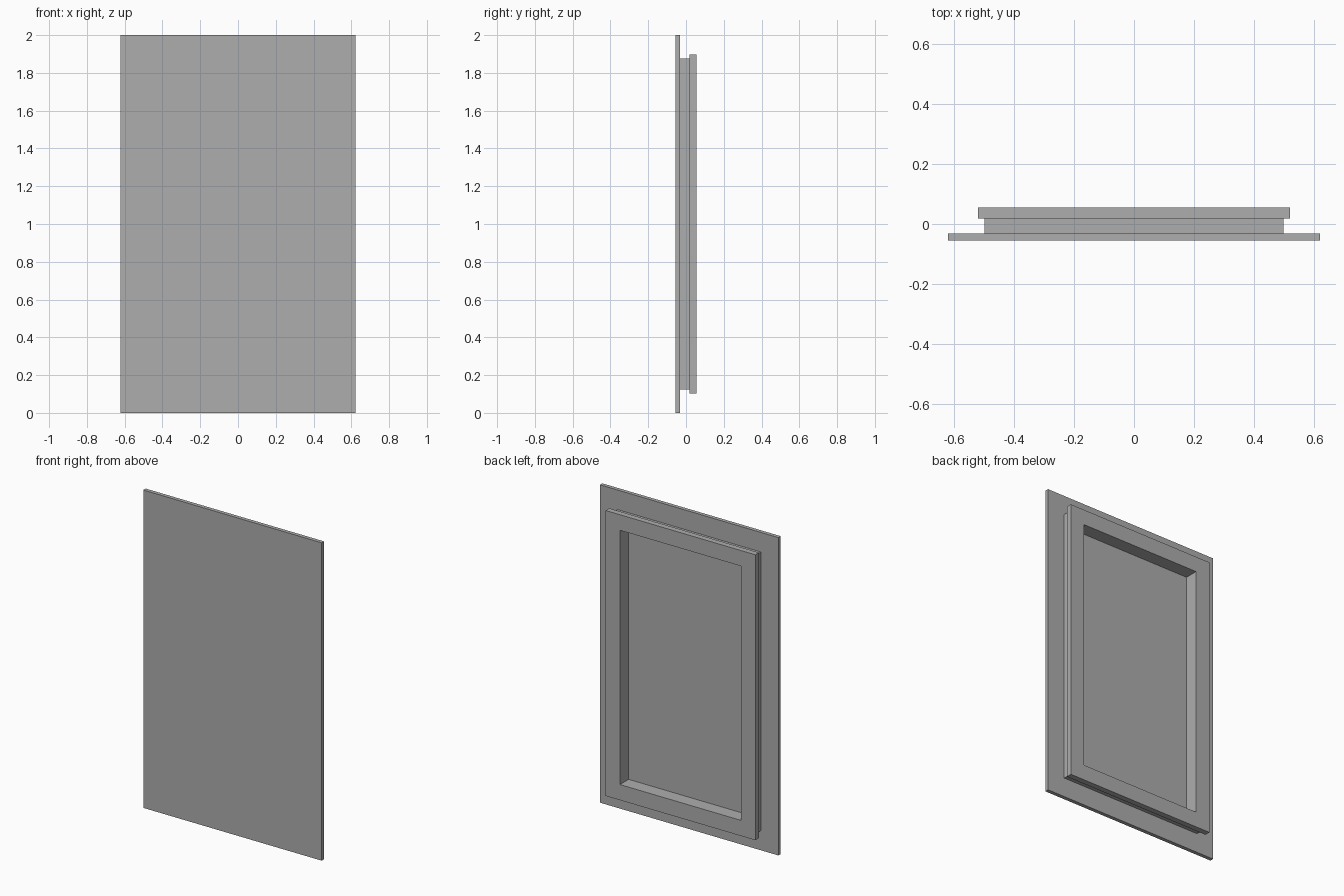
import bpy
import bmesh

if "Cube" in bpy.data.objects:
    bpy.data.objects.remove(bpy.data.objects["Cube"], do_unlink=True)

grey = bpy.data.materials.new("plain grey")
grey.use_nodes = True
colour = (0.42, 0.42, 0.42, 1)
grey.diffuse_color = colour
grey.node_tree.nodes["Principled BSDF"].inputs["Base Color"].default_value = colour

MID_Z = 1.0
OPENING = (0.421, 0.8)  # half width and half height


def finish(name, bm):
    bmesh.ops.recalc_face_normals(bm, faces=bm.faces)
    mesh = bpy.data.meshes.new(name)
    bm.to_mesh(mesh)
    bm.free()
    mesh.materials.append(grey)
    obj = bpy.data.objects.new(name, mesh)
    bpy.context.collection.objects.link(obj)


def rectangle(bm, half, y):
    corners = [(-1, -1), (1, -1), (1, 1), (-1, 1)]
    return [bm.verts.new((sx * half[0], y, MID_Z + sz * half[1])) for sx, sz in corners]


def slab(name, half, y0, y1):
    bm = bmesh.new()
    face = bm.faces.new(rectangle(bm, half, y0))
    new = bmesh.ops.extrude_face_region(bm, geom=[face], use_keep_orig=True)["geom"]
    verts = [g for g in new if isinstance(g, bmesh.types.BMVert)]
    bmesh.ops.translate(bm, verts=verts, vec=(0, y1 - y0, 0))
    finish(name, bm)


def ring(name, outer, inner, y0, y1):
    # Four rectangular loops joined around the section of the frame
    bm = bmesh.new()
    loops = [rectangle(bm, half, y)
             for half, y in ((outer, y0), (outer, y1), (inner, y1), (inner, y0))]
    for k in range(4):
        a, b = loops[k], loops[(k + 1) % 4]
        for i in range(4):
            j = (i + 1) % 4
            bm.faces.new((a[i], a[j], b[j], b[i]))
    finish(name, bm)


# Front sheet, set-back spacer ring and wider rear frame
slab("front_panel", (0.621, 1.0), -0.055, -0.031)
ring("spacer_ring", (0.499, 0.877), OPENING, -0.031, 0.019)
ring("rear_frame", (0.521, 0.898), OPENING, 0.019, 0.055)
